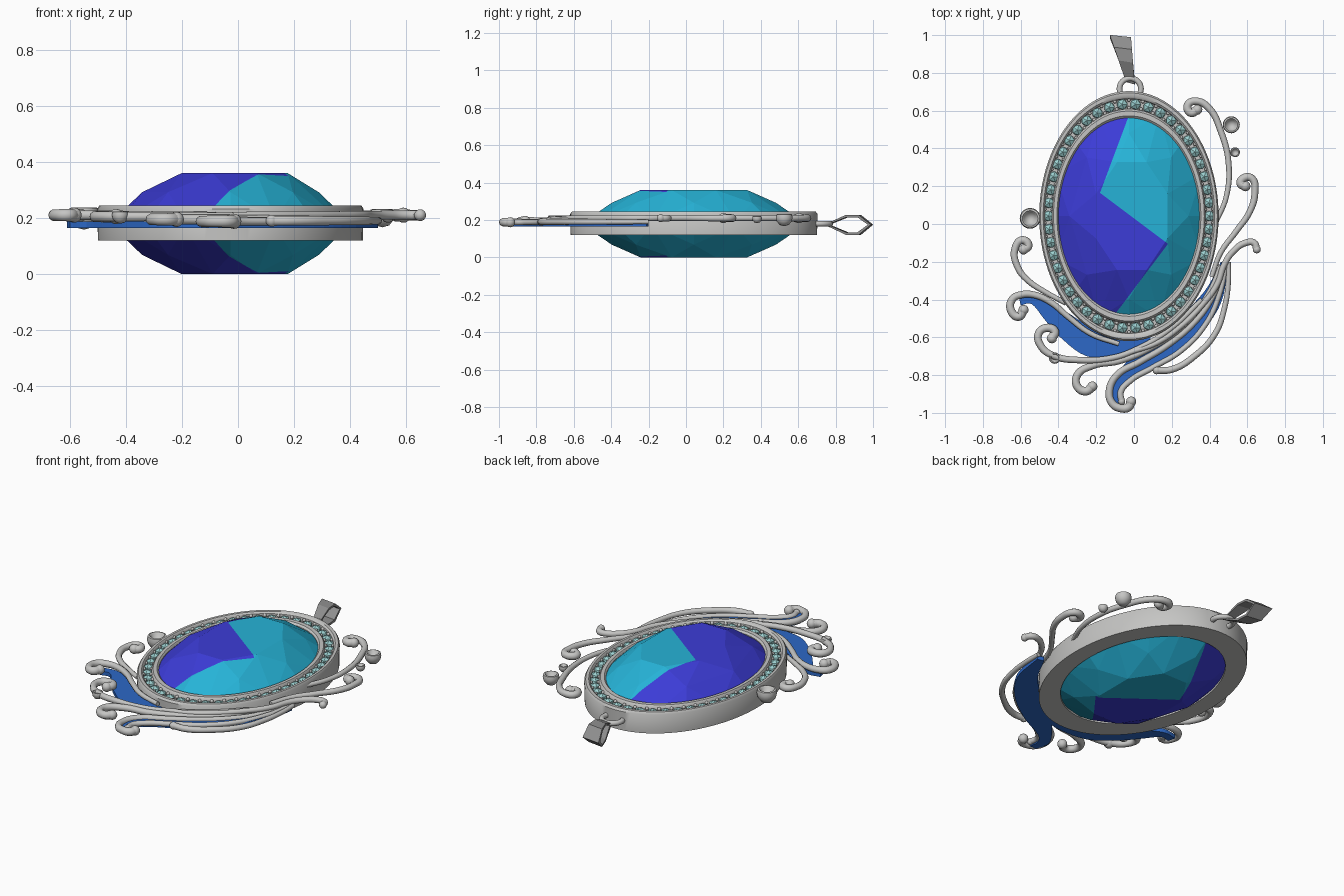
import bpy, bmesh, math
from mathutils import Vector, Matrix

if "Cube" in bpy.data.objects:
    bpy.data.objects.remove(bpy.data.objects["Cube"])

CX, CY, ASPECT = -0.027, 0.042, 1.393   # centre and stretch of the oval setting


def material(name, rgb):
    m = bpy.data.materials.new(name)
    m.diffuse_color = (*rgb, 1)
    m.use_nodes = True
    m.node_tree.nodes["Principled BSDF"].inputs["Base Color"].default_value = m.diffuse_color
    return m


SILVER = material("silver", (0.56, 0.56, 0.55))
DARK = material("dark_silver", (0.28, 0.28, 0.28))
VIOLET = material("royal_blue_gem", (0.045, 0.045, 0.68))
CYAN = material("cyan_gem", (0.019, 0.45, 0.68))
ENAMEL = material("blue_enamel", (0.026, 0.14, 0.57))
BEAD = material("pale_aqua_stone", (0.33, 0.63, 0.63))


def finish(name, bm, *mats, smooth=None):
    bmesh.ops.recalc_face_normals(bm, faces=bm.faces)
    me = bpy.data.meshes.new(name)
    bm.to_mesh(me)
    bm.free()
    for m in mats:
        me.materials.append(m)
    ob = bpy.data.objects.new(name, me)
    bpy.context.collection.objects.link(ob)
    if smooth:
        bpy.ops.object.select_all(action='DESELECT')
        ob.select_set(True)
        bpy.context.view_layer.objects.active = ob
        bpy.ops.object.shade_smooth_by_angle(angle=math.radians(smooth))
    return ob


def lathe(name, profile, mat, centre, scale=(1, 1, 1), n=32, closed=False, smooth=40):
    bm = bmesh.new()
    rings = [[bm.verts.new((centre[0] + r * scale[0] * math.cos(math.tau * i / n),
                            centre[1] + r * scale[1] * math.sin(math.tau * i / n),
                            centre[2] + z * scale[2])) for r, z in profile] for i in range(n)]
    m = len(profile)
    for i in range(n):
        a, b = rings[i], rings[(i + 1) % n]
        for j in range(m if closed else m - 1):
            k = (j + 1) % m
            bm.faces.new((a[j], b[j], b[k], a[k]))
    bmesh.ops.remove_doubles(bm, verts=bm.verts, dist=1e-5)
    return finish(name, bm, mat, smooth=smooth)


def scroll(name, pts, r=0.021, z=0.205, start=1.15, end=0.6):
    """Tapered silver wire through flat points, curl tip first."""
    cu = bpy.data.curves.new(name, 'CURVE')
    cu.dimensions = '3D'
    cu.bevel_depth, cu.bevel_resolution = r, 3
    cu.resolution_u, cu.use_fill_caps = 7, True
    sp = cu.splines.new('BEZIER')
    sp.bezier_points.add(len(pts) - 1)
    for i, (p, (x, y)) in enumerate(zip(sp.bezier_points, pts)):
        p.co = (x, y, z)
        p.radius = start + (end - start) * i / (len(pts) - 1)
        p.handle_left_type = p.handle_right_type = 'AUTO'
    cu.materials.append(SILVER)
    ob = bpy.data.objects.new(name, cu)
    bpy.context.collection.objects.link(ob)
    bpy.ops.object.select_all(action='DESELECT')
    ob.select_set(True)
    bpy.context.view_layer.objects.active = ob
    bpy.ops.object.convert(target='MESH')
    # rounded tip on the curl
    bm = bmesh.new()
    bmesh.ops.create_uvsphere(bm, u_segments=12, v_segments=8, radius=r * start * 1.12,
                              matrix=Matrix.Translation((*pts[0], z)))
    finish(name + "_tip", bm, SILVER, smooth=60)


def smooth_path(pts, steps=5):
    """Catmull-Rom samples through the points."""
    v = [Vector(p) for p in pts]
    v = [2 * v[0] - v[1]] + v + [2 * v[-1] - v[-2]]
    out = []
    for a, b, c, d in zip(v, v[1:], v[2:], v[3:]):
        for s in range(steps):
            t = s / steps
            out.append(0.5 * (2 * b + (c - a) * t + (2 * a - 5 * b + 4 * c - d) * t * t
                              + (3 * b - a - 3 * c + d) * t ** 3))
    return out + [v[-2]]


def enamel(name, edge_a, edge_b, z0=0.165, z1=0.188):
    """Flat enamel sheet between two edges."""
    bm = bmesh.new()
    rows = [[bm.verts.new((p.x, p.y, z)) for p, z in ((a, z0), (b, z0), (b, z1), (a, z1))]
            for a, b in zip(smooth_path(edge_a), smooth_path(edge_b))]
    for p, q in zip(rows, rows[1:]):
        for j in range(4):
            bm.faces.new((p[j], q[j], q[(j + 1) % 4], p[(j + 1) % 4]))
    bm.faces.new(rows[0])
    bm.faces.new(rows[-1])
    finish(name, bm, ENAMEL)


# Oval frame with a channel between two raised rims
lathe("oval_frame", [(0.375, 0.12), (0.473, 0.12), (0.475, 0.232), (0.468, 0.244), (0.454, 0.244),
                     (0.446, 0.235), (0.444, 0.212), (0.408, 0.212), (0.406, 0.235),
                     (0.399, 0.245), (0.381, 0.245), (0.373, 0.235)],
      SILVER, (CX, CY, 0), (1, ASPECT, 1), n=96, closed=True)

# Two-tone faceted gem, cut along a zigzag line
bm = bmesh.new()
for side in (1, -1):
    for n, r, h, off in ((8, 0.205, 0.18, 0.5), (8, 0.315, 0.112, 0), (16, 0.42, 0.012, 0)):
        for i in range(n):
            a = math.tau * (i + off) / n
            bm.verts.new((CX + 0.015 + r * math.cos(a) - 0.015 * (r > 0.3),
                          CY + r * ASPECT * math.sin(a) * (1.08 if r < 0.3 else 1),
                          0.18 + side * h))
bmesh.ops.convex_hull(bm, input=bm.verts)
bmesh.ops.dissolve_limit(bm, angle_limit=0.01, verts=bm.verts, edges=bm.edges)
zigzag = [(-0.01, 0.62), (-0.18, 0.165), (0.18, -0.105), (-0.14, -0.53)]
for (x0, y0), (x1, y1) in zip(zigzag, zigzag[1:]):
    bmesh.ops.bisect_plane(bm, geom=bm.verts[:] + bm.edges[:] + bm.faces[:], dist=1e-5,
                           plane_co=(x0, y0, 0), plane_no=(y1 - y0, x0 - x1, 0))


def zigzag_x(y):
    for (x0, y0), (x1, y1) in zip(zigzag, zigzag[1:]):
        if y >= y1 or y1 == zigzag[-1][1]:
            return x0 + (x1 - x0) * (y - y0) / (y1 - y0)


for f in bm.faces:
    c = f.calc_center_median()
    f.material_index = 0 if c.x < zigzag_x(c.y) else 1
finish("centre_gem", bm, VIOLET, CYAN)

# Ring of small stones with prongs, evenly spaced along the channel
COUNT, FINE = 46, 4600
oval = [Vector((CX + 0.426 * math.cos(math.tau * i / FINE),
                CY + 0.426 * ASPECT * math.sin(math.tau * i / FINE), 0.215)) for i in range(FINE + 1)]
total = sum((b - a).length for a, b in zip(oval, oval[1:]))
slots, run = [], 0
for a, b in zip(oval, oval[1:]):
    if run >= total * len(slots) / (2 * COUNT) and len(slots) < 2 * COUNT:
        slots.append((a, (b - a).normalized()))
    run += (b - a).length
stones, prongs = bmesh.new(), bmesh.new()
for i, (p, t) in enumerate(slots):
    if i % 2 == 0:
        bmesh.ops.create_icosphere(stones, subdivisions=1, radius=0.032,
                                   matrix=Matrix.Translation(p) @ Matrix.Diagonal((1, 1, 0.8, 1)))
    else:
        for s in (-1, 1):
            q = p + Vector((t.y, -t.x, 0)) * 0.021 * s + Vector((0, 0, 0.012))
            bmesh.ops.create_icosphere(prongs, subdivisions=1, radius=0.011,
                                       matrix=Matrix.Translation(q))
finish("small_stones", stones, BEAD)
finish("stone_prongs", prongs, SILVER, smooth=60)

# Hanging ring and tapered bail
lathe("hanging_ring", [(0.057 + 0.015 * math.cos(a), 0.015 * math.sin(a))
                       for a in [math.tau * k / 10 for k in range(10)]],
      SILVER, (-0.02, 0.715, 0.18), closed=True, smooth=60)
bm = bmesh.new()
loop = [(0.745, 0.175), (0.86, 0.227), (0.93, 0.227), (0.995, 0.175), (0.93, 0.121), (0.86, 0.121)]
rows = []
for y, z in loop:
    yi, zi = 0.875 + (y - 0.875) * 0.86, 0.175 + (z - 0.175) * 0.76
    row = []
    for yy, zz, s in ((y, z, -1), (y, z, 1), (yi, zi, 1), (yi, zi, -1)):
        k = (y - 0.735) / 0.26
        row.append(bm.verts.new((-0.017 - 0.055 * k + s * (0.022 + 0.034 * k), yy + s * -0.006, zz)))
    rows.append(row)
for i in range(6):
    p, q = rows[i], rows[(i + 1) % 6]
    for j in range(4):
        bm.faces.new((p[j], q[j], q[(j + 1) % 4], p[(j + 1) % 4]))
finish("bail", bm, DARK)

# Curled wires around the setting
scroll("upper_right_scroll", [(.335, .605), (.30, .59), (.285, .63), (.33, .65), (.40, .61), (.46, .49),
                              (.50, .33), (.49, .15), (.43, .0)], z=0.21)
scroll("middle_right_scroll", [(.59, .20), (.565, .215), (.585, .245), (.625, .24), (.64, .17), (.615, .07),
                               (.54, -.04), (.46, -.15), (.41, -.28)], z=0.21)
scroll("lower_right_scroll", [(.65, -.135), (.635, -.10), (.59, -.10), (.53, -.14), (.48, -.21), (.44, -.32),
                              (.36, -.43), (.25, -.54), (.12, -.63), (-.02, -.68)], z=0.21, start=.9)
scroll("left_scroll", [(-.585, -.135), (-.56, -.115), (-.59, -.085), (-.63, -.13), (-.615, -.23),
                       (-.56, -.30), (-.47, -.36), (-.36, -.42)], z=0.21)
scroll("wave_crest_scroll", [(-.585, -.455), (-.61, -.49), (-.65, -.46), (-.645, -.40), (-.60, -.375),
                             (-.53, -.375), (-.44, -.415), (-.35, -.49), (-.23, -.58), (-.08, -.635)], z=0.21)
scroll("lower_left_scroll", [(-.435, -.605), (-.42, -.57), (-.46, -.55), (-.505, -.58), (-.49, -.65),
                             (-.42, -.70), (-.30, -.72), (-.12, -.71), (.02, -.66), (.2, -.55), (.36, -.40)])
scroll("bottom_left_scroll", [(-.22, -.86), (-.255, -.885), (-.30, -.86), (-.30, -.80), (-.22, -.75),
                              (-.08, -.725), (.08, -.66), (.27, -.53), (.40, -.36), (.46, -.22)], z=0.195)
scroll("tail_upper_wire", [(-.015, -.94), (-.03, -.97), (-.07, -.975), (-.115, -.95), (-.13, -.88), (-.09, -.80),
                           (.03, -.73), (.18, -.64), (.33, -.51), (.42, -.38), (.48, -.22)], z=0.188)
scroll("tail_lower_wire", [(-.065, -.94), (-.07, -.89), (-.02, -.83), (.10, -.76), (.25, -.67),
                           (.38, -.53), (.45, -.38), (.49, -.21)], z=0.188, start=.8)
scroll("outer_stream_wire", [(.12, -.775), (.20, -.77), (.32, -.70), (.43, -.58), (.48, -.44),
                             (.50, -.30), (.50, -.20)], z=0.19, start=.9)

# Blue enamel wave and tail
enamel("wave_enamel",
       [(-.61, -.385), (-.53, -.375), (-.44, -.415), (-.35, -.47), (-.23, -.54), (-.05, -.58), (.08, -.58)],
       [(-.60, -.43), (-.54, -.425), (-.47, -.51), (-.39, -.60), (-.25, -.70), (-.05, -.71), (.10, -.65)])
enamel("tail_enamel",
       [(.46, -.20), (.37, -.36), (.20, -.53), (.02, -.67), (-.08, -.78), (-.13, -.87), (-.11, -.95)],
       [(.50, -.21), (.46, -.42), (.34, -.59), (.16, -.73), (-.01, -.82), (-.07, -.88), (-.07, -.95)])

# Little hollow cups
CUP = [(0, -.85), (.55, -.7), (.9, -.25), (1, .2), (.92, .55), (.75, .6), (.6, .45), (.45, .1), (0, 0)]
for name, x, y, r in (("left_cup", -.55, .03, .055), ("upper_right_cup", .515, .525, .045),
                      ("small_right_cup", .535, .38, .026), ("small_left_cup", -.42, -.71, .03)):
    lathe(name, CUP, SILVER, (x, y, 0.205), (r, r, r), n=20, smooth=60)
